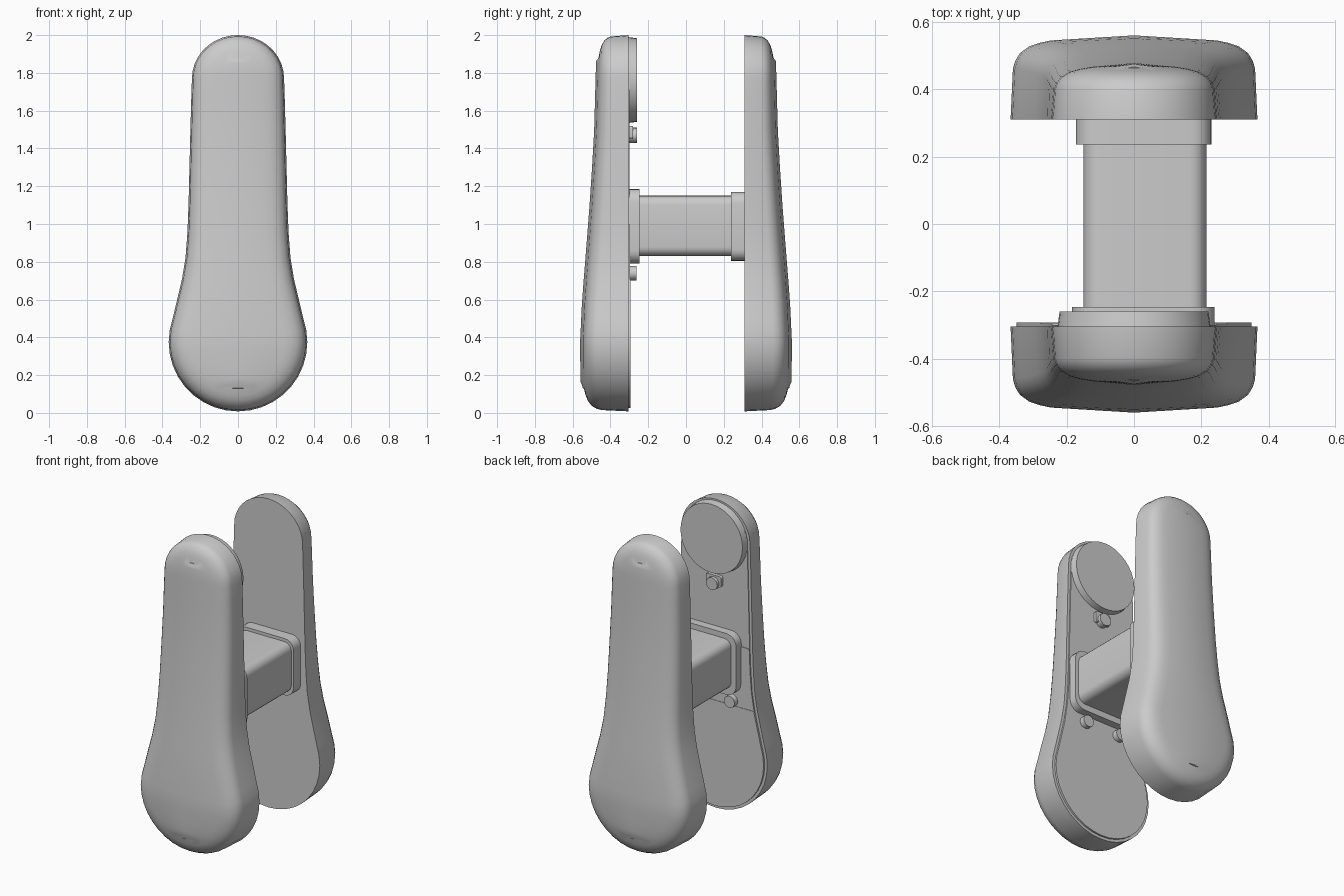
import bpy, bmesh
from math import sin, cos, pi, radians, hypot

if "Cube" in bpy.data.objects:
    bpy.data.objects.remove(bpy.data.objects["Cube"])


def finish(name, bm, angle=35):
    bmesh.ops.recalc_face_normals(bm, faces=bm.faces[:])
    me = bpy.data.meshes.new(name)
    bm.to_mesh(me)
    bm.free()
    ob = bpy.data.objects.new(name, me)
    bpy.context.collection.objects.link(ob)
    bpy.ops.object.select_all(action='DESELECT')
    ob.select_set(True)
    bpy.context.view_layer.objects.active = ob
    bpy.ops.object.shade_smooth_by_angle(angle=radians(angle))
    return ob


def lerp_table(table, z):
    for (z0, v0), (z1, v1) in zip(table, table[1:]):
        if z <= z1:
            return v0 + (v1 - v0) * (z - z0) / (z1 - z0)
    return table[-1][1]


# Paddle outline: round bulb, waisted neck, domed top
R = 0.367
half = [(R * cos(radians(a)), 0.375 + R * sin(radians(a))) for a in range(-90, 11, 10)]
half[0] = (0, half[0][1])
half += [(0.346, 0.5), (0.322, 0.6), (0.296, 0.71), (0.278, 0.82), (0.268, 0.95), (0.262, 1.1),
         (0.257, 1.3), (0.252, 1.5), (0.247, 1.68)]
half += [(0.244 * cos(radians(a)), 1.77 + 0.23 * sin(radians(a))) for a in range(0, 90, 10)]
half.append((0, 2.0))
M = len(half) - 1
outline = half + [(-x, z) for x, z in half[-2:0:-1]]


def inset(d):
    out, n = [], len(outline)
    for i, (x, z) in enumerate(outline):
        (xa, za), (xb, zb) = outline[i - 1], outline[(i + 1) % n]
        tx, tz = xb - xa, zb - za
        s = d / hypot(tx, tz)
        out.append((x - tz * s, z + tx * s))
    return out


# Depth of the outer crown along the height
CROWN = [(0, 0.552), (0.2, 0.559), (0.37, 0.561), (0.6, 0.55), (0.9, 0.526), (1.2, 0.503),
         (1.5, 0.486), (1.8, 0.478), (2.01, 0.47)]
EDGE = [(0.007, 0.105), (0.014, 0.08), (0.028, 0.056), (0.055, 0.035), (0.085, 0.024), (0.12, 0.016)]


def shell(name, side, base):
    bm = bmesh.new()
    rings = [[bm.verts.new((x, side * base, z)) for x, z in outline]]
    for d, drop in EDGE:
        rings.append([bm.verts.new((x, side * (lerp_table(CROWN, z) - drop * (1 - 0.15 * z)), z))
                      for x, z in inset(d)])
    n = len(outline)
    for a, b in zip(rings, rings[1:]):
        for i in range(n):
            j = (i + 1) % n
            bm.faces.new((a[i], a[j], b[j], b[i]))
    bm.faces.new(rings[0])
    # Crowned cap made of left/right strips meeting on the centre line
    r = rings[-1]
    mid = [r[0]] + [bm.verts.new((0, side * (lerp_table(CROWN, r[i].co.z) - 0.008 * (i < 3 or i > M - 3)),
                                  r[i].co.z)) for i in range(1, M)] + [r[M]]
    for i in range(M):
        for a, b in ((r[i], r[i + 1]), (r[-i], r[n - i - 1])):
            loop = [a, b, mid[i + 1], mid[i]]
            bm.faces.new(list(dict.fromkeys(loop)))
    return finish(name, bm)


def prism(name, pts, y0, y1, taper=1.0, centre=(0, 0)):
    bm = bmesh.new()
    cx, cz = centre
    a = [bm.verts.new((x, y0, z)) for x, z in pts]
    b = [bm.verts.new((cx + (x - cx) * taper, y1, cz + (z - cz) * taper)) for x, z in pts]
    n = len(pts)
    for i in range(n):
        j = (i + 1) % n
        bm.faces.new((a[i], a[j], b[j], b[i]))
    bm.faces.new(a)
    bm.faces.new(b)
    return finish(name, bm)


def circle(cx, cz, r, n=32):
    return [(cx + r * cos(2 * pi * i / n), cz + r * sin(2 * pi * i / n)) for i in range(n)]


def rounded(x0, x1, z0, z1, r):
    pts = []
    for cx, cz, s in ((x1 - r, z1 - r, 0), (x0 + r, z1 - r, 90), (x0 + r, z0 + r, 180), (x1 - r, z0 + r, 270)):
        pts += [(cx + r * cos(radians(s + a)), cz + r * sin(radians(s + a))) for a in range(0, 91, 18)]
    return pts


# Two paddles
shell("front_paddle", -1, 0.305)
shell("back_paddle", 1, 0.31)

# Raised inner plates on the front paddle
ring = inset(0.018)
prism("inner_plate", ring, -0.32, -0.3)
prism("lower_plate", [(x, z) for x, z in ring if z < 0.75], -0.32, -0.293)
prism("middle_plate", [(x, z) for x, z in ring if 0.68 < z < 1.2], -0.32, -0.296)

# Round pad with its small fasteners
prism("round_pad", circle(0, 1.762, 0.228, 40), -0.31, -0.26, 0.97, (0, 1.762))
prism("pad_knob", circle(0, 1.47, 0.04, 16), -0.31, -0.26)
prism("pad_knob_tab", rounded(-0.055, 0.055, 1.45, 1.52, 0.015), -0.31, -0.28)
for side, x in (("left", -0.125), ("right", 0.125)):
    prism(side + "_knob", circle(x, 0.74, 0.038, 16), -0.31, -0.262)

# Connecting post with a collar at each end
prism("post", rounded(-0.15, 0.215, 0.83, 1.15, 0.05), -0.3, 0.31)
prism("front_collar", rounded(-0.185, 0.24, 0.79, 1.185, 0.07), -0.31, -0.247)
prism("back_collar", rounded(-0.173, 0.23, 0.805, 1.17, 0.06), 0.237, 0.315)
